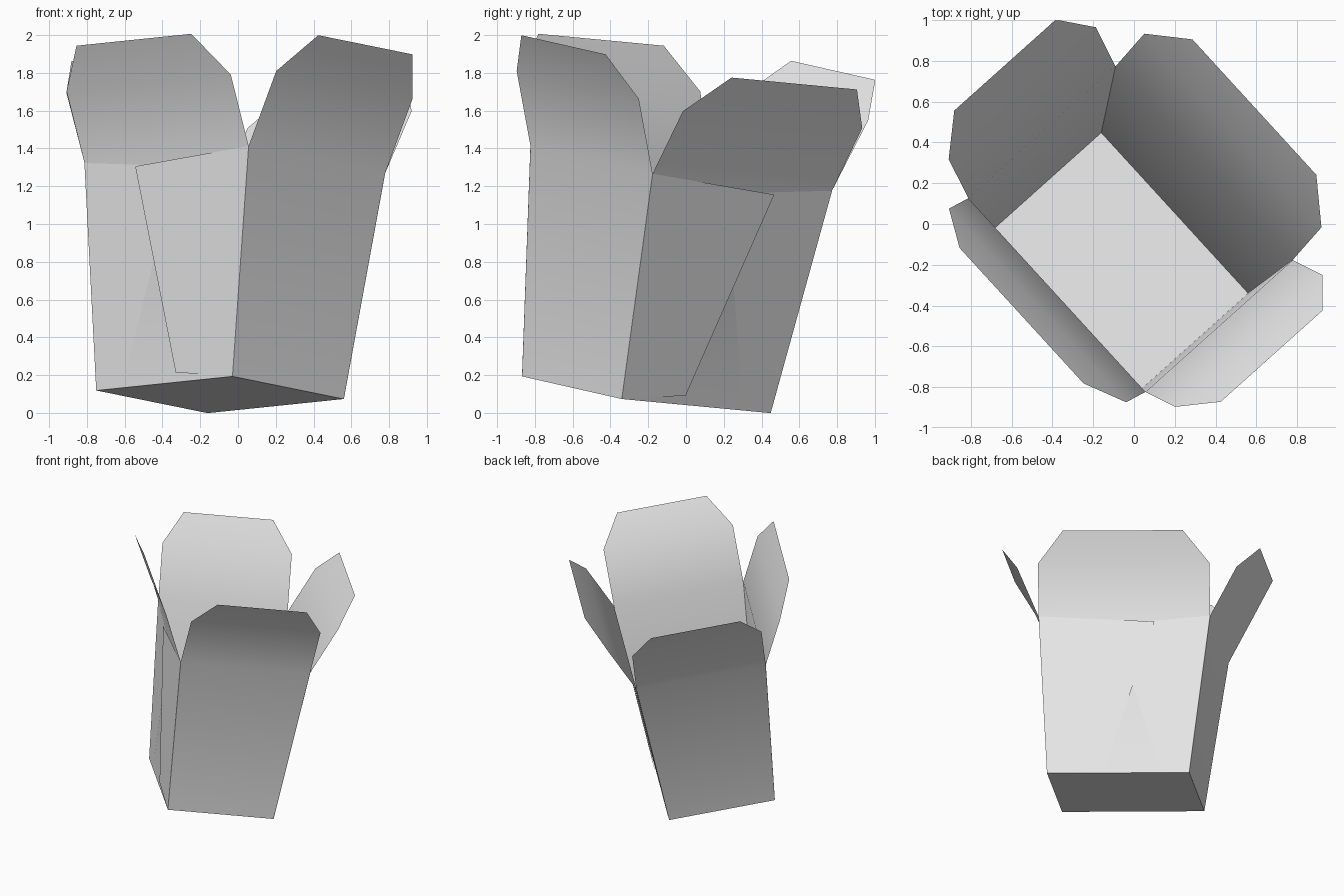
import bpy
from mathutils import Matrix, Vector

cube = bpy.data.objects.get("Cube")
if cube:
    bpy.data.objects.remove(cube)

card = bpy.data.materials.new("white_card")
card.use_nodes = True
card.diffuse_color = (0.8, 0.8, 0.8, 1)
card.node_tree.nodes["Principled BSDF"].inputs["Base Color"].default_value = (0.8, 0.8, 0.8, 1)

# Tilted frame of the carton: origin at the centre of its floor
up = Vector((0.064, 0.152, 0.986)).normalized()
across = Vector((-0.737, -0.66, 0.15))
across = (across - up * across.dot(up)).normalized()
along = up.cross(across)
FRAME = Matrix((across, along, up)).transposed()
ORIGIN = Vector((-0.095, -0.21, 0.096))

# Half sizes of floor and rim, and wall height
FX, FY = 0.40, 0.535
RX, RY = 0.49, 0.645
H = 1.215


def sheet(name, points, faces, smooth=False):
    mesh = bpy.data.meshes.new(name)
    mesh.from_pydata([FRAME @ Vector(p) + ORIGIN for p in points], [], faces)
    mesh.materials.append(card)
    mesh.polygons.foreach_set("use_smooth", [smooth] * len(faces))
    mesh.update()
    obj = bpy.data.objects.new(name, mesh)
    bpy.context.collection.objects.link(obj)
    return obj


def wall(name, rows, place):
    """Wall and bent flap; rows are (half width, outward, height)."""
    points = [place(s * w, out, z) for w, out, z in rows for s in (-1, 1)]
    faces = []
    for i in range(len(rows) - 1):
        a = 2 * i
        faces.append((a, a + 1, a + 3, a + 2))
    sheet(name, points, faces, smooth=True)


def tab(name, side, end, top, bottom, top_v, lift):
    """Panel folded round from a corner and lying on a long wall."""
    def on_wall(u, v, off):
        x = FX + (RX - FX) * v + off
        y = (FY + (RY - FY) * v) * (1 - 2 * u)
        return (side * x, end * y, H * v)
    points = [on_wall(0, 0, 0.001), on_wall(bottom, 0.042, lift * bottom / top),
              on_wall(top, top_v, lift), on_wall(0, 1, 0.001)]
    order = (0, 1, 2, 3) if side * end < 0 else (3, 2, 1, 0)
    sheet(name, points, [order])


# Floor
sheet("floor", [(-FX, -FY, 0), (-FX, FY, 0), (FX, FY, 0), (FX, -FY, 0)], [(0, 1, 2, 3)])

# Walls with their flared, corner-cut flaps
long_rows = [(FY, FX, 0), (RY, RX, H), (RY, RX + 0.16, H + 0.36),
             (RY - 0.194, RX + 0.285, H + 0.573)]
short_rows = [(FX, FY, 0), (RX, RY, H), (RX, RY + 0.18, H + 0.39),
              (RX - 0.152, RY + 0.325, H + 0.595)]
for side, label in ((1, "front"), (-1, "back")):
    wall(label + "_long_wall", long_rows, lambda w, out, z: (side * out, side * w, z))
    wall(label + "_short_wall", short_rows, lambda w, out, z: (-side * w, side * out, z))
    # Outer and inner folded tabs
    tab(label + "_outer_tab", side, 1, 0.68, 0.41, 0.96, 0.014)
    tab(label + "_inner_tab", side, -1, 0.57, 0.21, 0.945, 0.004)
